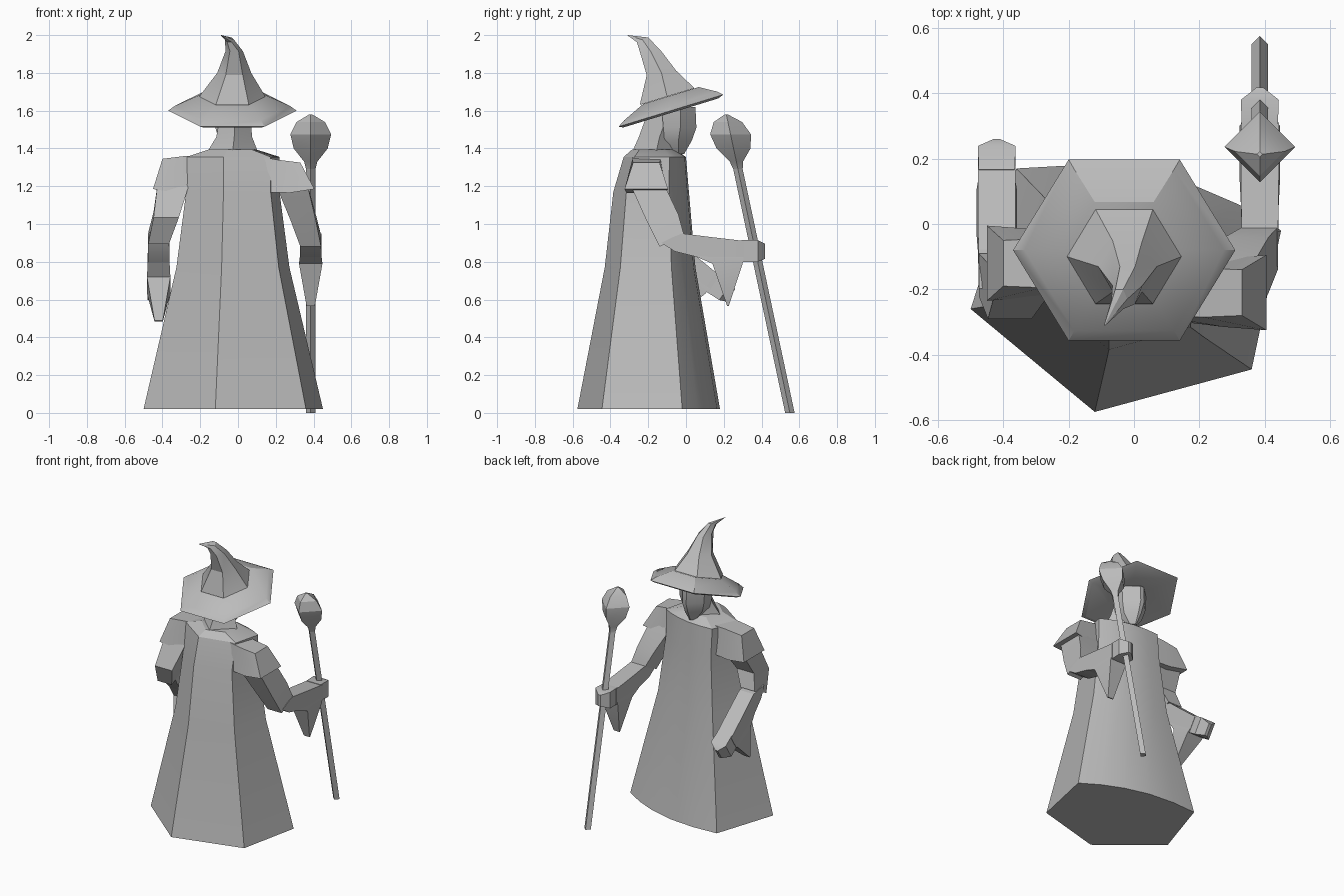
import bpy, bmesh
from math import cos, sin, pi, radians
from mathutils import Matrix, Vector

cube = bpy.data.objects.get("Cube")
if cube:
    bpy.data.objects.remove(cube, do_unlink=True)

GREY = (0.5, 0.5, 0.5, 1)
mat = bpy.data.materials.new("plain grey")
mat.use_nodes = True
mat.diffuse_color = GREY
mat.node_tree.nodes["Principled BSDF"].inputs["Base Color"].default_value = GREY


def loft(name, rings, matrix=Matrix()):
    """Skin a list of equal-length rings and close both ends."""
    bm = bmesh.new()
    rows = [[bm.verts.new(matrix @ Vector(p)) for p in ring] for ring in rings]
    count = len(rows[0])
    for low, high in zip(rows, rows[1:]):
        for i in range(count):
            j = (i + 1) % count
            bm.faces.new((low[i], low[j], high[j], high[i]))
    bm.faces.new(rows[0])
    bm.faces.new(rows[-1])
    bmesh.ops.remove_doubles(bm, verts=bm.verts, dist=0.0005)
    bmesh.ops.recalc_face_normals(bm, faces=bm.faces)
    mesh = bpy.data.meshes.new(name)
    bm.to_mesh(mesh)
    bm.free()
    mesh.materials.append(mat)
    obj = bpy.data.objects.new(name, mesh)
    bpy.context.collection.objects.link(obj)
    bpy.ops.object.select_all(action="DESELECT")
    obj.select_set(True)
    bpy.context.view_layer.objects.active = obj
    bpy.ops.object.shade_smooth_by_angle(angle=radians(28))


def polygon(n, cx, cy, cz, rx, ry, tilt=0.0):
    """Regular n-sided ring, sloped along y."""
    return [(cx + rx * cos(2 * pi * i / n), cy + ry * sin(2 * pi * i / n),
             cz + tilt * ry * sin(2 * pi * i / n)) for i in range(n)]


def flat(x0, x1, y0, y1, z, slope=0.0):
    """Rectangle in the ground plane, sloped along y."""
    return [(x0, y0, z), (x1, y0, z), (x1, y1, z + slope), (x0, y1, z + slope)]


def upright(w, y, z0, z1, shift=0.0):
    """Rectangle facing along y, centred on x, its top shifted along y."""
    return [(-w, y, z0), (w, y, z0), (w, y + shift, z1), (-w, y + shift, z1)]


# Robe: one floor outline, shrunk and shifted at each height
outline = [(-.5, -.26), (-.12, -.575), (.36, -.445), (.45, -.02), (.32, .06),
           (.18, .12), (.01, .165), (-.18, .18), (-.36, .17)]
levels = [(.02, 1, 1, 0), (.77, .63, .636, -.177), (1.17, .52, .53, -.17),
          (1.355, .52, .437, -.14), (1.395, .26, .3, -.16)]
loft("robe", [[(-.03 + (x + .03) * sx, cy + (y - cy) * sy, z) for x, y in outline]
              for z, sx, sy, cy in levels])

# Hair: ridged fall over the back of the neck
loft("hair", [polygon(4, -.03, -.16, 1.37, .14, .13),
              polygon(4, -.02, -.14, 1.46, .095, .11),
              polygon(4, -.015, -.1, 1.57, .08, .11)])

# Head: pointed chin, flat sides, ridge down the face
def head_ring(w, back, cheek, face, z):
    c = -.025
    return [(c - w, back, z), (c + w, back, z), (c + w, cheek, z),
            (c + w * .15, face, z), (c - w * .15, face, z), (c - w, cheek, z)]

loft("head", [head_ring(.025, -.1, -.04, -.01, 1.37), head_ring(.075, -.12, -.04, .03, 1.44),
              head_ring(.095, -.12, -.03, .055, 1.51), head_ring(.1, -.13, -.03, .05, 1.62)])

# Hat: sloped brim with a bevelled rim, then a crown bent to a tip
SLOPE = .306
loft("hat_brim", [polygon(6, -.03, -.08, z, rx, ry, SLOPE) for z, rx, ry in
                  [(1.6, .14, .13), (1.588, .31, .29), (1.6, .34, .32),
                   (1.625, .305, .285), (1.68, .18, .17)]])
loft("hat_crown", [polygon(6, -.03, -.1, 1.675, .175, .167, SLOPE),
                   polygon(6, -.02, -.13, 1.8, .09, .09, .15),
                   polygon(6, -.02, -.188, 1.915, .046, .066, 0),
                   polygon(6, -.045, -.23, 1.975, .024, .035, .4),
                   polygon(6, -.09, -.31, 2.0, .002, .002)])


def arm(side, shoulder, top, cuff, elbow, pitch):
    """Shoulder cape, upper sleeve, forearm, hanging sleeve and hand."""
    s, y = (1 if side == "left" else -1), shoulder[1]

    def across(x, z0, x_top, z1, half0, half1):
        return [(x, y - half0, z0), (x, y + half0, z0),
                (x_top, y + half1, z1), (x_top, y - half1, z1)]

    loft(side + "_shoulder_cape", [
        across(s * .1 - .03, 1.17, s * .1 - .03, 1.365, .08, .07),
        across(cuff[0] - s * .13, 1.165, top[0] - s * .12, top[1] + .015, .105, .075),
        across(cuff[0], cuff[1], top[0], top[1], .115, .07)])

    # Upper sleeve from under the cape to the elbow
    sx, ex, ey, ez = shoulder[0], *elbow
    loft(side + "_upper_sleeve", [
        flat(sx - .085, sx + .085, y - .09, y + .09, 1.22),
        flat(ex - s * .04 - .067, ex - s * .04 + .067, ey - .16, ey + .01, ez + .12, .03),
        flat(ex - .055, ex + .055, ey - .09, ey + .04, ez - .02, .06)])

    # Lower parts are built level, then pitched about the elbow
    pose = Matrix.Translation(elbow) @ Matrix.Rotation(radians(pitch), 4, "X")
    loft(side + "_forearm", [upright(.055, -.08, 0, .03, .06),
                             upright(.056, -.01, -.045, .05, .04),
                             upright(.058, .19, -.095, .03),
                             upright(.058, .36, -.1, .01)], pose)
    loft(side + "_hanging_sleeve", [flat(-.055, .055, .05, .36, -.05),
                                    flat(-.062, .062, .19, .35, -.11),
                                    flat(-.022, .022, .268, .276, -.335)], pose)
    loft(side + "_hand", [upright(.055, .345, -.1, .015),
                          upright(.058, .43, -.1, .015),
                          upright(.01, .468, -.085, -.005)], pose)


arm("left", (.28, -.21), (.33, 1.325), (.405, 1.185), (.385, -.05, .9), 0)
arm("right", (-.34, -.12), (-.4, 1.345), (-.45, 1.185), (-.42, -.13, .915), -33)

# Staff: four-sided leaning pole with a faceted knob
def staff_ring(z, r):
    return polygon(4, .385, .55 - .213 * z, z, r, r)

loft("staff_pole", [staff_ring(0, .025), staff_ring(1.33, .025)])
loft("staff_knob", [staff_ring(z, r) for z, r in
                    [(1.29, .025), (1.33, .035), (1.4, .09), (1.475, .108),
                     (1.54, .075), (1.58, .008)]])
